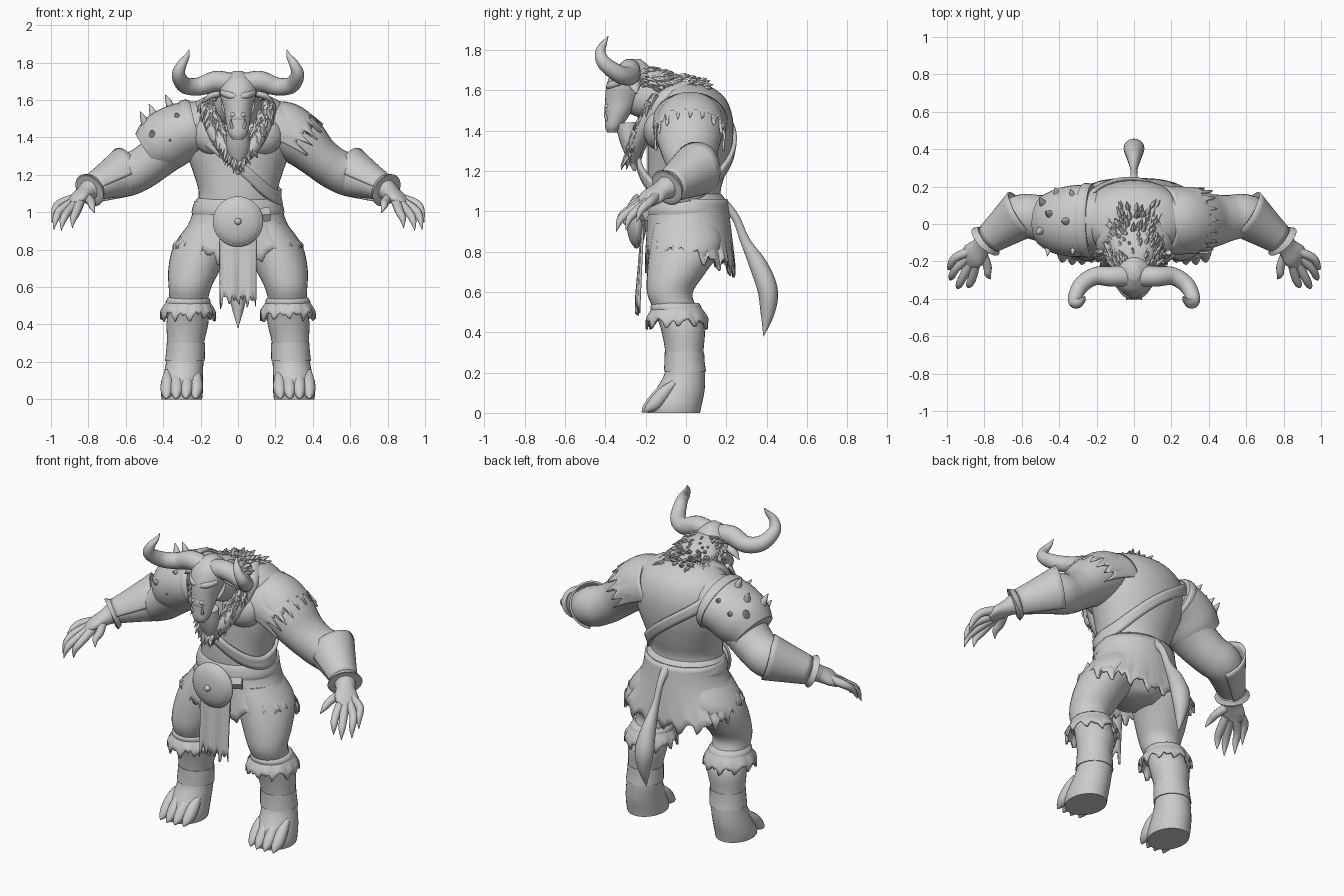
import bpy, bmesh, math, random
from mathutils import Vector as V

random.seed(4)
grey = bpy.data.materials.new("stone_grey")
grey.diffuse_color = (0.6, 0.6, 0.6, 1)


def finish(name, bm, solid=0):
    bmesh.ops.recalc_face_normals(bm, faces=bm.faces)
    me = bpy.data.meshes.new(name)
    bm.to_mesh(me)
    bm.free()
    me.materials.append(grey)
    ob = bpy.data.objects.new(name, me)
    bpy.context.collection.objects.link(ob)
    if solid:
        m = ob.modifiers.new("thickness", 'SOLIDIFY')
        m.thickness, m.offset = solid, 0
    bpy.ops.object.select_all(action='DESELECT')
    ob.select_set(True)
    bpy.context.view_layer.objects.active = ob
    bpy.ops.object.shade_smooth_by_angle(angle=math.radians(50))
    return ob


def spline(pts, k):
    """Smooth resampling of points that also carry radii."""
    out, n = [], len(pts)
    for i in range(n - 1):
        a, b, c, d = (pts[max(i - 1, 0)], pts[i], pts[i + 1], pts[min(i + 2, n - 1)])
        for j in range(k):
            t = j / k
            out.append([0.5 * (2 * q + (r - p) * t + (2 * p - 5 * q + 4 * r - s) * t * t
                               + (3 * q - p - 3 * r + s) * t ** 3) for p, q, r, s in zip(a, b, c, d)])
    return out + [list(pts[-1])]


def add_tube(bm, pts, n=24, k=4, flat=False, side=1):
    """Loft ellipses (x, y, z, r1[, r2]) along a path; flat keeps them level."""
    P = spline([tuple(p) + ((p[3],) if len(p) == 4 else ()) for p in pts], k)
    C = [V((p[0] * side, p[1], p[2])) for p in P]
    rings, a = [], None
    for i, p in enumerate(P):
        if flat:
            a, b = V((1, 0, 0)), V((0, 1, 0))
        else:
            t = (C[min(i + 1, len(C) - 1)] - C[max(i - 1, 0)]).normalized()
            ref = V((0, 0, 1)) if abs(t.z) < 0.9 else V((0, 1, 0))
            a = (a - t * a.dot(t) if a else t.cross(ref)).normalized()
            b = a.cross(t)
        r1, r2 = max(p[3], .001), max(p[4], .001)
        rings.append([bm.verts.new(C[i] + a * r1 * math.cos(h) + b * r2 * math.sin(h))
                      for h in (math.tau * j / n for j in range(n))])
    for r, q in zip(rings, rings[1:]):
        for j in range(n):
            bm.faces.new((r[j], r[(j + 1) % n], q[(j + 1) % n], q[j]))
    bm.faces.new(rings[0])
    bm.faces.new(rings[-1])


def tube(name, pts, **kw):
    bm = bmesh.new()
    add_tube(bm, pts, **kw)
    return finish(name, bm)


def blob(name, c, r):
    bm = bmesh.new()
    bmesh.ops.create_uvsphere(bm, u_segments=28, v_segments=16, radius=1)
    for v in bm.verts:
        v.co = V((v.co.x * r[0] + c[0], v.co.y * r[1] + c[1], v.co.z * r[2] + c[2]))
    return finish(name, bm)


def sheet(name, f, nu, nv, thick=0.012, closed=False):
    """Thin cloth or plate from a surface function f(u, v)."""
    bm = bmesh.new()
    g = [[bm.verts.new(f(i / nu, j / nv, i)) for j in range(nv + 1)]
         for i in range(nu if closed else nu + 1)]
    for i in range(nu):
        for j in range(nv):
            a, b = g[i], g[(i + 1) % len(g)]
            bm.faces.new((a[j], b[j], b[j + 1], a[j + 1]))
    return finish(name, bm, thick)


def jag(amount, count=200):
    """Ragged hem offsets, alternating short and long tatters."""
    return [amount * (random.random() * .6 + (.7 if (i // 2) % 3 == 0 else 0)) for i in range(count)]


def tufts(name, spots, n=5):
    """Fur locks or spikes: (root, tip, radius)."""
    bm = bmesh.new()
    for a, b, r in spots:
        m = (a + b) / 2 + V((0, 0, .008))
        add_tube(bm, [(*a, r), (*m, r * .65), (*b, .001)], n=n, k=2)
    return finish(name, bm)


# Torso
TORSO = [(0, 0, .74, .10, .12), (0, .01, .85, .26, .19), (0, 0, 1.0, .23, .185),
         (0, -.01, 1.1, .21, .182), (0, .005, 1.2, .235, .195), (0, .02, 1.33, .28, .21),
         (0, .025, 1.46, .30, .207), (0, .015, 1.56, .26, .18), (0, 0, 1.62, .17, .12), (0, 0, 1.64, .06, .05)]
tube("torso", TORSO, n=40, flat=True)
tube("neck", [(0, .06, 1.49, .17, .13), (0, -.1, 1.55, .14, .13), (0, -.25, 1.59, .09, .11)])
for s in (1, -1):
    blob("pectoral", (s * .115, -.125, 1.41), (.125, .09, .11))

# Head
tube("head", [(0, -.365, 1.39, .03, .025), (0, -.36, 1.42, .05, .042), (0, -.34, 1.48, .064, .062),
              (0, -.315, 1.55, .075, .086), (0, -.29, 1.61, .092, .107), (0, -.275, 1.66, .102, .108),
              (0, -.265, 1.71, .08, .09), (0, -.26, 1.755, .025, .035)], flat=True, n=32)
blob("muzzle", (0, -.37, 1.51), (.052, .035, .042))
blob("nose_bridge", (0, -.376, 1.58), (.03, .022, .065))
blob("lower_lip", (0, -.378, 1.44), (.042, .022, .022))
for s in (1, -1):
    tube("brow", [(.01, -.382, 1.618, .015), (.045, -.37, 1.625, .02), (.085, -.325, 1.64, .016)], side=s, n=12)
    blob("nostril", (s * .026, -.39, 1.52), (.016, .014, .013))
    tube("tusk", [(.03, -.39, 1.45, .009), (.038, -.40, 1.475, .007), (.036, -.403, 1.50, .001)], side=s, n=8)
    tube("ear", [(.085, -.26, 1.64, .02), (.14, -.255, 1.625, .03, .02), (.19, -.245, 1.585, .003)], side=s, n=12)
    tube("horn", [(.04, -.28, 1.69, .055), (.12, -.28, 1.70, .055), (.21, -.28, 1.672, .048),
                  (.285, -.33, 1.68, .044), (.318, -.405, 1.735, .036), (.30, -.425, 1.79, .026),
                  (.272, -.405, 1.835, .014), (.262, -.385, 1.87, .001)], side=s, n=20, k=6)
    tube("fur_collar", [(.10, .0, 1.60, .05), (.16, -.10, 1.56, .045), (.135, -.19, 1.45, .04),
                        (.07, -.245, 1.34, .04), (0, -.26, 1.24, .02)], side=s, n=14)
tube("beard", [(0, -.29, 1.44, .06), (0, -.28, 1.34, .06, .045), (0, -.255, 1.20, .008)], n=16)
tube("mane", [(0, -.24, 1.65, .09, .07), (0, -.13, 1.635, .13, .07), (0, -.0, 1.59, .13, .05),
              (0, .12, 1.54, .06, .03)], n=20)

# Fur locks on mane, collar and beard
locks = []
for i in range(260):
    t, h = random.random(), math.radians(random.uniform(-110, 110))
    d = V((math.sin(h), 0, math.cos(h)))
    p = V((0, -.22 + .30 * t, 1.64 - .07 * t)) + V((d.x * .12, 0, d.z * .05))
    locks.append((p, p + d * random.uniform(.015, .05) + V((0, random.uniform(.02, .06), -.01)), .018))
for i in range(260):
    t, s = random.random(), random.choice((-1, 1))
    p = V((s * (.18 * (1 - t) ** .8 + random.uniform(-.035, .02)), -.13 - .155 * t ** .6, 1.59 - .32 * t))
    locks.append((p, p + V((s * random.uniform(-.03, .03), random.uniform(-.04, .0),
                            -random.uniform(.04, .08))), .017))
tufts("fur_locks", locks)

# Arms, hands and wrist guards
for s in (1, -1):
    tube("arm", [(.16, .02, 1.45, .15, .14), (.25, .02, 1.44, .17, .15), (.34, .015, 1.38, .165, .14),
                 (.43, .02, 1.295, .14, .115), (.52, .035, 1.23, .122, .112), (.61, .04, 1.195, .115, .115),
                 (.71, -.03, 1.155, .09, .085), (.79, -.09, 1.12, .062, .06), (.82, -.125, 1.10, .055, .045),
                 (.86, -.17, 1.07, .07, .035), (.89, -.20, 1.04, .05, .022)], side=s, n=28)

    # Pointed plate wrapped round the outer forearm
    top, end = V((.60, .05, 1.205)), V((.775, -.08, 1.125))
    axis = (end - top).normalized()
    out = V((.25, .55, .75))
    out = (out - axis * out.dot(axis)).normalized()

    def guard(u, v, i):
        h = math.radians(-125 + 250 * u)
        peak = (1 - abs(2 * u - 1)) * (1 - v) ** 2
        p = top.lerp(end, v) + (out * math.cos(h) + axis.cross(out) * math.sin(h)) * (.126 - .05 * v)
        p += out * .02 * peak - axis * .03 * peak
        return V((p.x * s, p.y, p.z))
    sheet("forearm_guard", guard, 32, 8)
    tube("wrist_ring", [(.775, -.075, 1.128, .08, .078), (.79, -.09, 1.12, .095, .09),
                        (.795, -.095, 1.117, .097, .092), (.797, -.097, 1.116, .07, .065)], side=s, n=28)
    # root, knuckle and claw tip of each finger
    for a, m, b in (((.87, -.145, 1.075), (.955, -.18, 1.045), (.995, -.245, .945)),
                    ((.88, -.175, 1.055), (.95, -.235, 1.01), (.985, -.30, .905)),
                    ((.87, -.20, 1.045), (.915, -.285, .995), (.945, -.345, .90)),
                    ((.845, -.205, 1.055), (.865, -.29, 1.0), (.885, -.335, .915)),
                    ((.82, -.14, 1.09), (.785, -.22, 1.055), (.765, -.295, .995))):
        q = V(m).lerp(V(b), .5) + V((.006, -.012, .008))
        tube("finger", [(*a, .026), (*m, .023), (*q, .018), (*b, .001)], side=s, n=12)

# Legs, feet, ankle bands, ragged knee cuffs
for s in (1, -1):
    tube("leg", [(.14, 0, .94, .12, .16), (.19, 0, .82, .155, .18), (.235, -.05, .69, .138, .143),
                 (.258, -.08, .59, .112, .112), (.265, -.045, .5, .102, .11), (.27, -.015, .41, .112, .108),
                 (.28, -.008, .3, .099, .095), (.285, -.005, .2, .10, .10), (.295, -.03, .11, .107, .122),
                 (.30, -.055, .04, .112, .133), (.30, -.06, 0, .108, .13)], side=s, n=32, flat=True)
    tube("ankle_band", [(.279, -.008, .30, .102, .098), (.281, -.007, .25, .104, .10),
                        (.284, -.005, .205, .106, .105)], side=s, n=32, flat=True)
    blob("knee", (s * .26, -.11, .60), (.085, .075, .11))
    for i in range(4):
        x = .222 + i * .052
        y = .012 * (i in (0, 3))
        tube("toe", [(x, y - .07, .15, .015), (x, y - .12, .10, .032), (x + .002, y - .165, .048, .034),
                     (x + .004, y - .20, .02, .02), (x + .006, y - .218, .004, .003)], side=s, n=12)
    hem = jag(.045)

    def cuff(u, v, i):
        h, r = math.tau * u, .113 + .024 * v - .008 * math.cos(v * math.pi)
        return V((s * .267 + r * math.cos(h), -.045 + (r + .006) * math.sin(h),
                  .53 - v * .06 - hem[i] * v ** 3))
    sheet("knee_cuff", cuff, 64, 5, closed=True)
    tube("cuff_roll", [(.265, -.05, .545, .106, .113), (.266, -.05, .525, .12, .127),
                       (.267, -.045, .49, .118, .123)], side=s, n=32, flat=True)

# Ragged hide skirt, belt, loincloth and round buckle
hem = jag(.06)


def skirt(u, v, i):
    h = math.tau * u
    c, n = math.cos(h), math.sin(h)
    front = max(-n, 0) * max(0, 1 - abs(c) * 1.4)
    low = .83 - .09 * max(n, 0) - .07 * front
    w = v ** 2.2
    squash = 1 + .10 * math.sin(2 * h) ** 2 * w
    return V((c * squash * (.23 + .117 * w), .01 + n * squash * (.19 + (.04 if n > 0 else .018) * v),
              1.06 + (low - 1.06) * v - hem[i] * v ** 5))


sheet("hide_skirt", skirt, 120, 10, closed=True)
tube("belt", [(0, 0, .985, .245, .203), (0, 0, 1.01, .247, .206), (0, 0, 1.055, .232, .197),
              (0, 0, 1.085, .205, .175)], n=40, flat=True)
flap_hem = jag(.06)
sheet("loincloth", lambda u, v, i: V(((u - .5) * (.20 - .01 * v), -.21 - .03 * v
      + .008 * math.sin(u * 14) * v, 1.0 - v * .44 - flap_hem[i] * v ** 4)), 24, 12)
blob("buckle_disc", (0, -.245, .95), (.13, .05, .13))
blob("buckle_boss", (0, -.295, .95), (.018, .02, .018))
tube("buckle_rim", [(0, -.235, .95, .132), (0, -.25, .95, .134), (0, -.262, .95, .122)], n=40)
tube("belt_pouch", [(.11, -.225, .985, .02, .035), (.17, -.20, .99, .02, .038)], n=4, k=1)

# Diagonal strap wrapped around the torso
dense = spline(TORSO, 24)


def strap(u, v, i):
    h = math.tau * u
    front = max(0, -math.sin(h))
    z = 1.31 - .225 * math.cos(h) + (v - .5) * .075 - .06 * front
    q = min(dense, key=lambda p: abs(p[2] - z))
    swell = .010 + .035 * front * min(1, max(0, (z - 1.05) * 6))
    return V((math.cos(h) * (q[3] + .012), q[1] + math.sin(h) * (q[4] + swell), z))


sheet("chest_strap", strap, 64, 3, .02, closed=True)

# Spiked shoulder armour on one side
tube("shoulder_plate", [(.235, .02, 1.445, .19, .15), (.32, .015, 1.42, .192, .16), (.41, .015, 1.365, .175, .16),
                        (.475, .02, 1.32, .14, .125)], side=-1, n=32)
tube("plate_rim", [(.225, .02, 1.45, .193, .152), (.245, .02, 1.445, .20, .163),
                   (.265, .02, 1.438, .198, .16)], side=-1, n=32)
spikes = []
for x, z, angles in ((-.29, 1.43, (-65, 0, 60)), (-.38, 1.385, (-100, 15, 65)), (-.43, 1.35, (-70, -20, 40))):
    for a in angles:
        d = V((-.5 * math.cos(math.radians(a)), math.sin(math.radians(a)), .85 * math.cos(math.radians(a))))
        c = V((x, .015, z))
        spikes.append((c + d * .125, c + d * .20 + V((0, 0, .03)), .026))
tufts("shoulder_spikes", spikes, 10)

# Ragged hide over the other shoulder
hem = jag(.08)


def hide(u, v, i):
    a = math.radians(-105 + 210 * u)
    c = V((.15, .02, 1.448)).lerp(V((.31, .018, 1.398)), v) + V((.8, 0, -.65)) * hem[i] * v ** 3
    return c + V((.5, 0, .87)) * math.cos(a) * (.158 - .012 * v) + V((0, 1, 0)) * math.sin(a) * (.18 - .008 * v)


sheet("shoulder_hide", hide, 60, 8)

# Leaf-shaped tail
tube("tail", [(0, .18, 1.04, .03), (0, .245, .97, .02), (0, .295, .85, .02, .025), (0, .36, .73, .04, .045),
              (0, .405, .61, .056, .05), (0, .405, .50, .036, .036), (0, .385, .38, .001)], n=16, k=6)
